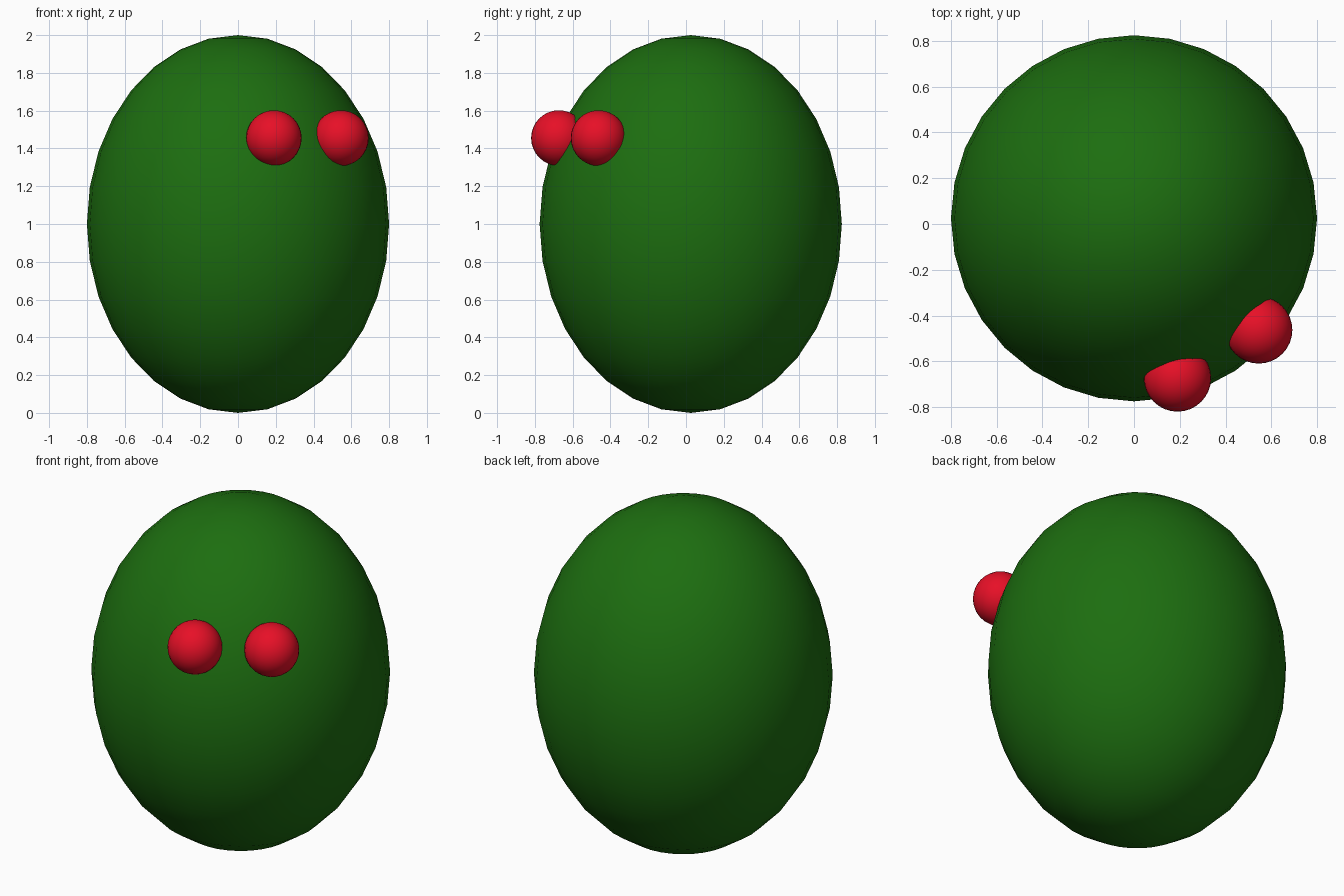
import bpy

if "Cube" in bpy.data.objects:
    bpy.data.objects.remove(bpy.data.objects["Cube"])


def material(name, color):
    mat = bpy.data.materials.new(name)
    mat.diffuse_color = color
    mat.use_nodes = True
    mat.node_tree.nodes["Principled BSDF"].inputs["Base Color"].default_value = mat.diffuse_color
    return mat


def ball(name, location, scale, mat):
    bpy.ops.mesh.primitive_uv_sphere_add(segments=32, ring_count=16, radius=1, location=location)
    obj = bpy.context.object
    obj.name = name
    obj.scale = scale
    bpy.ops.object.transform_apply(location=False, rotation=False, scale=True)
    bpy.ops.object.shade_smooth()
    obj.data.materials.append(mat)
    return obj


green = material("green", (0.012, 0.155, 0.005, 1))
red = material("red", (0.8, 0.005, 0.02, 1))

# Egg-shaped body
ball("body", (0, 0.025, 1.0), (0.8, 0.8, 1.0), green)

# Two eyes on the front right side
for side, x, y in (("left", 0.19, -0.673), ("right", 0.545, -0.463)):
    ball("eye_" + side, (x, y, 1.455), (0.147, 0.147, 0.147), red)
